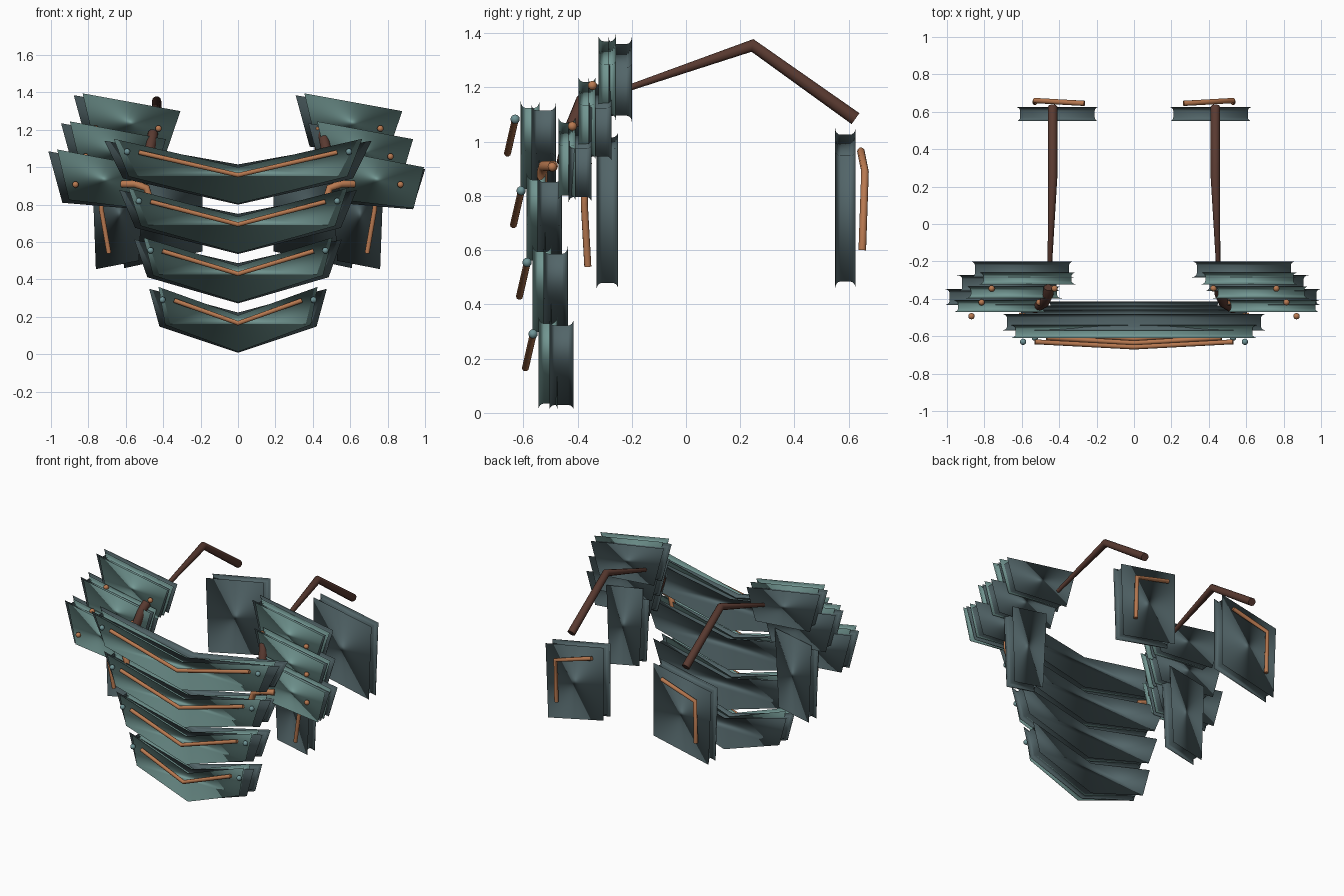
import bpy, bmesh, math
from mathutils import Vector

cube = bpy.data.objects.get("Cube")
if cube:
    bpy.data.objects.remove(cube, do_unlink=True)


def material(name, rgb):
    m = bpy.data.materials.new(name)
    m.use_nodes = True
    m.diffuse_color = (*rgb, 1)
    m.node_tree.nodes["Principled BSDF"].inputs["Base Color"].default_value = (*rgb, 1)
    return m


TEAL = material("teal plate", (0.17, 0.31, 0.29))
SLATE = material("dark slate plate", (0.085, 0.13, 0.14))
COPPER = material("copper", (0.48, 0.19, 0.08))
LEATHER = material("brown leather", (0.10, 0.042, 0.03))
RIVET = material("pale teal rivet", (0.16, 0.30, 0.31))


def finish(name, bm, mat):
    bmesh.ops.recalc_face_normals(bm, faces=bm.faces)
    mesh = bpy.data.meshes.new(name)
    bm.to_mesh(mesh)
    bm.free()
    mesh.materials.append(mat)
    for p in mesh.polygons:
        p.use_smooth = True
    ob = bpy.data.objects.new(name, mesh)
    bpy.context.collection.objects.link(ob)
    return ob


def inset(points, d):
    """Move every edge of a counter-clockwise outline inward by d."""
    out = []
    for i, p in enumerate(points):
        a = (p - points[i - 1]).normalized()
        b = (points[(i + 1) % len(points)] - p).normalized()
        na, nb = Vector((-a.y, a.x)), Vector((-b.y, b.x))
        out.append(p + (na + nb) * d / (1 + na.dot(nb)))
    return out


def plate(name, outline, front, back, mat, flare=0.02):
    """Upright plate with flared rims and a hollowed edge."""
    pts = [Vector(p) for p in outline]
    area = sum(pts[i - 1].cross(pts[i]) for i in range(len(pts)))
    if area < 0:
        pts.reverse()
    bm = bmesh.new()
    steps = [math.pi / 2 * k / 4 for k in range(5)]
    profile = [(front + flare * (1 - math.cos(math.pi / 2 - t)), flare * math.sin(math.pi / 2 - t))
               for t in reversed(steps)]
    # quarter circle tangent to each cap
    profile = [(front + flare * (1 - math.cos(t)), flare * math.sin(t)) for t in steps]
    profile += [(back + front - y, d) for y, d in reversed(profile)]
    rings = []
    for y, d in profile:
        rings.append([bm.verts.new((q.x, y, q.y)) for q in inset(pts, d)])
    for r, s in zip(rings, rings[1:]):
        for i in range(len(r)):
            bm.faces.new((r[i - 1], r[i], s[i], s[i - 1]))
    bm.faces.new(rings[0])
    bm.faces.new(rings[-1])
    return finish(name, bm, mat)


def rod(name, points, radius, mat, radii=None):
    curve = bpy.data.curves.new(name, "CURVE")
    curve.dimensions = "3D"
    curve.bevel_depth = radius
    curve.bevel_resolution = 3
    curve.use_fill_caps = True
    spline = curve.splines.new("POLY")
    spline.points.add(len(points) - 1)
    for i, p in enumerate(points):
        spline.points[i].co = (*p, 1)
        spline.points[i].radius = radii[i] if radii else 1
    curve.materials.append(mat)
    ob = bpy.data.objects.new(name, curve)
    bpy.context.collection.objects.link(ob)


def rivet(name, location, mat, radius=0.017):
    bm = bmesh.new()
    bmesh.ops.create_uvsphere(bm, u_segments=12, v_segments=8, radius=radius)
    finish(name, bm, mat).location = location


# Chest: four overlapping chevron bands, each a rear plate and a raised front plate
for i in range(4):
    low = 0.80 - 0.264 * i
    top, base = 0.715 - 0.08 * i, 0.615 - 0.065 * i
    y = -0.57 + 0.022 * i

    def chevron(w, b, lift, mid):
        return [(-w, low + 0.342 + lift), (-b, low + 0.14 + lift), (0, low + lift / 2),
                (b, low + 0.14 + lift), (w, low + 0.342 + lift), (0, low + mid)]

    plate(f"chest_band_rear_{i + 1}", chevron(top, base, 0, 0.215), y, y + 0.09, SLATE)
    plate(f"chest_band_front_{i + 1}", chevron(top - 0.05, base - 0.03, 0.01, 0.2),
          y - 0.04, y + 0.03, TEAL)
    end = 0.53 - 0.063 * i
    rod(f"chest_trim_{i + 1}", [(-end, y - 0.06, low + 0.28), (0, y - 0.088, low + 0.158),
                                (end, y - 0.06, low + 0.28)], 0.013, COPPER)
    for side in (-1, 1):
        rivet(f"chest_rivet_{i + 1}", (side * (end + 0.063), y - 0.06, low + 0.283), RIVET)

for side, word in ((-1, "right"), (1, "left")):
    # Shoulder: three stacked plates, leaning the same way on both sides
    for i in range(3):
        cx, cz, y = side * (0.593 + 0.068 * i), 1.225 - 0.15 * i, -0.285 - 0.074 * i
        rear = [(-0.285, 0.16), (0.272, 0.065), (0.205, -0.15), (-0.21, -0.115)]
        face = [(-0.238, 0.17), (0.285 - 0.01 * i, 0.075), (0.21, -0.145), (-0.175, -0.1)]
        plate(f"{word}_shoulder_rear_{i + 1}", [(cx + a, cz + b) for a, b in rear],
              y, y + 0.085, SLATE)
        plate(f"{word}_shoulder_front_{i + 1}", [(cx + a, cz + b) for a, b in face],
              y - 0.038, y + 0.026, TEAL)
        for off in (-1, 1):
            rivet(f"{word}_shoulder_rivet_{i + 1}",
                  (cx + off * (0.168 - 0.014 * i), y - 0.06, cz - 0.018), COPPER)

    def mirrored(points):
        return [(side * p[0], *p[1:]) for p in points]

    # Panels under the arm and on the back
    plate(f"{word}_underarm_panel",
          mirrored([(0.50, 1.04), (0.78, 0.99), (0.76, 0.455), (0.53, 0.50)]),
          -0.33, -0.25, SLATE)
    plate(f"{word}_back_panel",
          mirrored([(0.19, 1.05), (0.63, 0.965), (0.61, 0.46), (0.19, 0.55)]),
          0.55, 0.625, SLATE)
    rod(f"{word}_underarm_trim",
        mirrored([(0.57, -0.36, 0.92), (0.735, -0.375, 0.87), (0.73, -0.375, 0.77),
                  (0.69, -0.362, 0.54)]), 0.013, COPPER)
    rod(f"{word}_back_trim",
        mirrored([(0.265, 0.645, 0.965), (0.53, 0.66, 0.89), (0.53, 0.65, 0.60)]),
        0.014, COPPER)

    # Straps joining chest, shoulder and back
    rod(f"{word}_shoulder_strap",
        mirrored([(0.45, -0.22, 1.195), (0.435, 0.245, 1.355), (0.435, 0.625, 1.085)]),
        0.026, LEATHER, (0.45, 0.95, 1))
    rod(f"{word}_front_strap",
        mirrored([(0.455, -0.34, 1.18), (0.46, -0.38, 1.15), (0.48, -0.42, 1.05),
                  (0.53, -0.45, 0.92)]), 0.028, LEATHER)
    rod(f"{word}_side_clasp",
        mirrored([(0.62, -0.49, 0.91), (0.55, -0.525, 0.91), (0.49, -0.53, 0.89),
                  (0.47, -0.53, 0.82)]), 0.02, COPPER)
